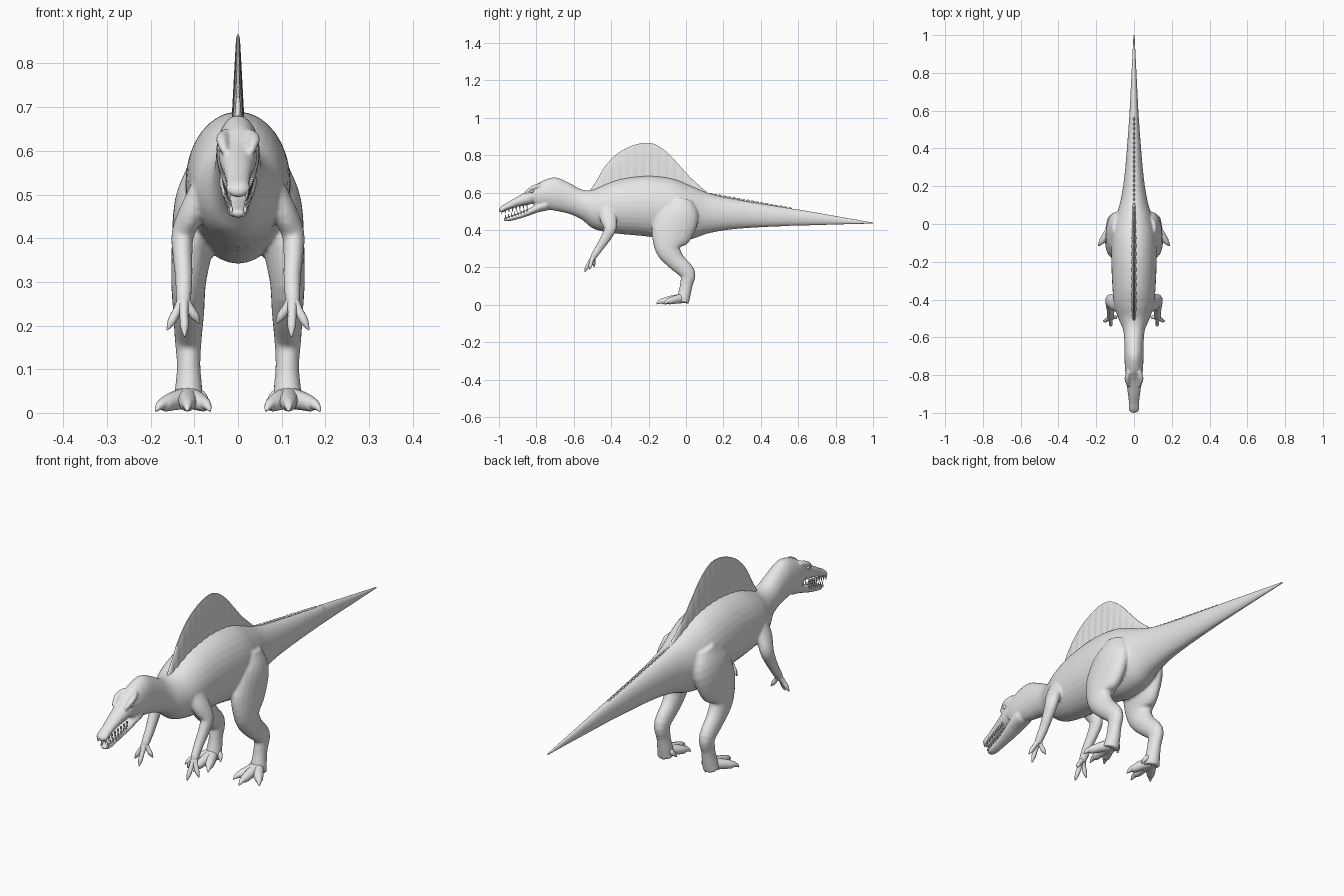
import bpy, bmesh, math
from mathutils import Vector, Matrix

old = bpy.data.objects.get("Cube")
if old:
    bpy.data.objects.remove(old, do_unlink=True)

skin = bpy.data.materials.new("grey skin")
skin.use_nodes = True
skin.diffuse_color = (0.8, 0.8, 0.8, 1)
skin.node_tree.nodes["Principled BSDF"].inputs["Base Color"].default_value = (0.8, 0.8, 0.8, 1)


def smooth_path(stations, steps):
    """Catmull-Rom interpolation of tuples of any length."""
    pts = [Vector(s) for s in stations]
    pts = [pts[0] * 2 - pts[1]] + pts + [pts[-1] * 2 - pts[-2]]
    out = []
    for a, b, c, d in zip(pts, pts[1:], pts[2:], pts[3:]):
        for i in range(steps):
            t = i / steps
            out.append(b + (c - a) * (t / 2) + (a * 2 - b * 5 + c * 4 - d) * (t * t / 2)
                       + (b * 3 - a - c * 3 + d) * (t ** 3 / 2))
    return out + [pts[-2]]


def skin_rings(bm, rings):
    """Bridge closed rings of points and cap both ends."""
    loops = [[bm.verts.new(p) for p in ring] for ring in rings]
    n = len(loops[0])
    for a, b in zip(loops, loops[1:]):
        for i in range(n):
            j = (i + 1) % n
            bm.faces.new((a[i], a[j], b[j], b[i]))
    bm.faces.new(loops[0][::-1])
    bm.faces.new(loops[-1])


def limb(bm, stations, upright=False, sides=20, steps=4, pair=True):
    """Loft ellipses through (x, y, z, width radius, depth radius)."""
    path = smooth_path(stations, steps)
    centres = [Vector(p[:3]) for p in path]
    for side in ((1, -1) if pair else (1,)):
        rings = []
        for k, p in enumerate(path):
            t = (centres[min(k + 1, len(path) - 1)] - centres[max(k - 1, 0)]).normalized()
            if upright:
                t = Vector((0, 1, 0))
            u = Vector((1, 0, 0))
            u = (u - t * u.dot(t)).normalized()
            v = t.cross(u)
            ring = []
            for i in range(sides):
                a = math.tau * i / sides
                q = (centres[k] + u * math.cos(a) * max(p[3], .002)
                     + v * math.sin(a) * max(p[4], .002))
                ring.append((q.x * side, q.y, q.z))
            rings.append(ring)
        skin_rings(bm, rings)


def trunk(bm, profile):
    """Loft upright rings from (y, top, bottom, half width)."""
    limb(bm, [(0, y, (t + b) / 2, w, (t - b) / 2) for y, t, b, w in profile],
         upright=True, sides=32, pair=False)


def finish(bm, name):
    bmesh.ops.recalc_face_normals(bm, faces=bm.faces)
    mesh = bpy.data.meshes.new(name)
    bm.to_mesh(mesh)
    bm.free()
    obj = bpy.data.objects.new(name, mesh)
    bpy.context.collection.objects.link(obj)
    mesh.materials.append(skin)
    bpy.ops.object.select_all(action='DESELECT')
    obj.select_set(True)
    bpy.context.view_layer.objects.active = obj
    bpy.ops.object.shade_smooth_by_angle(angle=math.radians(50))
    return obj


# Body: neck, trunk and tail, with jaws, legs and arms fused in
tail_end = [(.6, .51, .424, .023), (.8, .475, .43, .013), (1, .44, .435, .003)]
bm = bmesh.new()
trunk(bm, [(-.81, .635, .525, .042), (-.77, .662, .515, .048), (-.7, .682, .503, .05),
           (-.63, .655, .488, .051), (-.56, .618, .458, .058), (-.5, .615, .41, .083),
           (-.43, .645, .39, .105), (-.34, .675, .378, .114), (-.2, .69, .365, .12),
           (-.07, .675, .342, .118), (.03, .635, .352, .098), (.13, .595, .385, .07),
           (.29, .56, .408, .047)] + tail_end)
# Upper and lower jaw
trunk(bm, [(-.75, .66, .56, .044), (-.8, .64, .548, .045), (-.84, .613, .535, .041),
           (-.9, .58, .525, .032), (-.95, .55, .508, .027), (-.985, .53, .493, .027),
           (-1, .515, .5, .013)])
trunk(bm, [(-.74, .57, .505, .043), (-.79, .545, .495, .042), (-.84, .515, .477, .035),
           (-.9, .49, .458, .026), (-.95, .473, .447, .023), (-.975, .465, .45, .012)])
# Brow ridges
limb(bm, [(.03, -.78, .64, .01, .012), (.037, -.82, .626, .014, .012),
          (.03, -.86, .597, .008, .008)], sides=12)
# Legs
limb(bm, [(.075, -.02, .56, .04, .06), (.095, -.035, .48, .05, .105),
          (.105, -.08, .38, .047, .108), (.113, -.095, .3, .04, .07),
          (.113, -.055, .235, .036, .05), (.114, .008, .17, .031, .042),
          (.113, .002, .11, .027, .034), (.113, -.008, .06, .031, .034),
          (.115, -.02, .015, .036, .036)])
# Arms
limb(bm, [(.07, -.42, .52, .035, .05), (.105, -.415, .46, .03, .045),
          (.126, -.405, .41, .026, .034), (.127, -.425, .365, .023, .028),
          (.124, -.46, .31, .02, .022), (.125, -.49, .265, .018, .018),
          (.125, -.5, .245, .014, .012)])
body = finish(bm, "body")
remesh = body.modifiers.new("fuse", 'REMESH')
remesh.mode = 'VOXEL'
remesh.voxel_size = .006
remesh.use_smooth_shade = True
relax = body.modifiers.new("relax", 'SMOOTH')
relax.factor = .5
relax.iterations = 4

# Slim end of the tail
bm = bmesh.new()
trunk(bm, tail_end)
finish(bm, "tail_tip")

# Sail: thin tapering fin with faint ribs
bm = bmesh.new()
rings = []
for y, top in smooth_path([(-.52, .6), (-.475, .67), (-.43, .745), (-.365, .81),
                           (-.29, .85), (-.22, .866), (-.16, .856), (-.095, .81),
                           (-.03, .74), (.03, .675), (.12, .595)], 8):
    base = .56
    rib = 1 + .15 * math.sin(y * 150)
    half = [(base + (top - base) * f, w * rib) for f, w in
            ((0, .018), (.35, .013), (.7, .008), (.97, .004), (1, .002))]
    rings.append([(w, y, z) for z, w in half] + [(-w, y, z) for z, w in half[::-1]])
skin_rings(bm, rings)
finish(bm, "sail")

# Toes with claws
bm = bmesh.new()
for x, y in ((.064, -.125), (.116, -.158), (.188, -.115)):
    def at(f, z, r, x=x, y=y):
        return (.115 + (x - .115) * f, -.02 + (y + .02) * f, z, r, r)
    limb(bm, [at(0, .035, .026), at(.4, .028, .022), at(.68, .021, .018),
              at(.8, .02, .013), at(.92, .013, .008), at(1, .004, .002)], sides=12)
limb(bm, [(.1, -.01, .05, .014, .014), (.08, -.015, .035, .011, .011),
          (.068, -.03, .015, .003, .003)], sides=12)
finish(bm, "toes")

# Fingers with claws
bm = bmesh.new()
for x, y, z in ((.162, -.515, .19), (.122, -.542, .175), (.088, -.49, .205)):
    tip, root = Vector((x, y, z)), Vector((.125, -.493, .262))
    stations = []
    for f, r in ((0, .013), (.35, .01), (.65, .01), (.8, .008), (1, .002)):
        p = root.lerp(tip, f)
        stations.append((p.x, p.y - .012 * f * (1 - f), p.z, r, r))
    limb(bm, stations, sides=12)
finish(bm, "fingers")

# Teeth along both jaws
bm = bmesh.new()
for side in (1, -1):
    for i in range(8):
        f = i / 7
        for x, y, z, flip in ((.033 - .013 * f, -.85 - .135 * f, .527 - .032 * f, math.pi),
                              (.028 - .012 * f, -.85 - .115 * f, .508 - .035 * f, 0)):
            place = Matrix.Translation((side * x, y, z)) @ Matrix.Rotation(flip, 4, 'X')
            bmesh.ops.create_cone(bm, segments=8, radius1=.005, radius2=.0005,
                                  depth=.026, cap_ends=True, matrix=place)
finish(bm, "teeth")

# Eyes
bm = bmesh.new()
for side in (1, -1):
    bmesh.ops.create_uvsphere(bm, u_segments=16, v_segments=10, radius=.01,
                              matrix=Matrix.Translation((side * .038, -.825, .607)))
finish(bm, "eyes")

# Low bumps along the top of the tail
bm = bmesh.new()
for i in range(18):
    y = .13 + i * .025
    z = .593 - .18 * (y - .13)
    bmesh.ops.create_uvsphere(bm, u_segments=10, v_segments=6, radius=.008,
                              matrix=Matrix.Translation((0, y, z))
                              @ Matrix.Diagonal((.6, 1.4, .7, 1)))
finish(bm, "tail_bumps")
